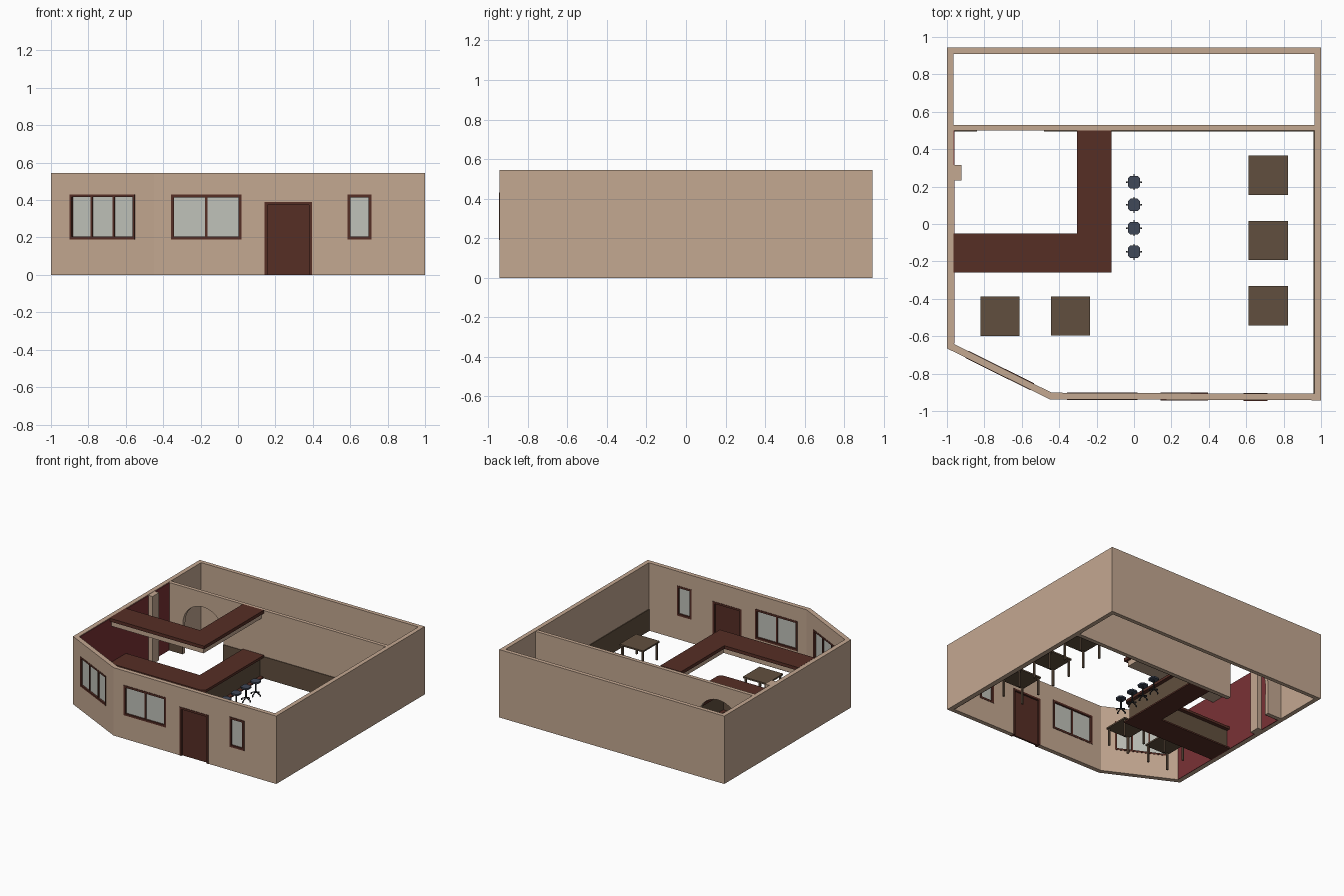
import bpy, bmesh, math
from mathutils import Matrix, Vector

if "Cube" in bpy.data.objects:
    bpy.data.objects.remove(bpy.data.objects["Cube"])

H = 0.545  # wall height


def mat(name, r, g, b):
    m = bpy.data.materials.new(name)
    lin = lambda c: ((c / 255 + 0.055) / 1.055) ** 2.4
    m.diffuse_color = (lin(r), lin(g), lin(b), 1)
    m.use_nodes = True
    m.node_tree.nodes["Principled BSDF"].inputs["Base Color"].default_value = m.diffuse_color
    return m


TAN = mat("tan plaster", 196, 168, 145)
MAROON = mat("maroon wood", 86, 46, 37)
RED = mat("red paint", 122, 50, 53)
BROWN = mat("brown wood", 97, 79, 62)
GLASS = mat("pale glass", 192, 194, 186)
BLUE = mat("slate seat", 64, 72, 88)
DARK = mat("dark metal", 38, 40, 44)


def finish(name, bm, m):
    bmesh.ops.recalc_face_normals(bm, faces=bm.faces)
    me = bpy.data.meshes.new(name)
    bm.to_mesh(me)
    bm.free()
    me.materials.append(m)
    ob = bpy.data.objects.new(name, me)
    bpy.context.collection.objects.link(ob)
    return ob


def boxes(name, m, ranges, mx=Matrix()):
    """One object from (x0, x1, y0, y1, z0, z1) boxes."""
    bm = bmesh.new()
    for x0, x1, y0, y1, z0, z1 in ranges:
        t = Matrix.Translation(((x0 + x1) / 2, (y0 + y1) / 2, (z0 + z1) / 2))
        s = Matrix.Diagonal((x1 - x0, y1 - y0, z1 - z0, 1))
        bmesh.ops.create_cube(bm, size=1, matrix=mx @ t @ s)
    return finish(name, bm, m)


def prism(name, m, pts, z0, z1, mx=Matrix()):
    bm = bmesh.new()
    f = bm.faces.new([bm.verts.new((x, y, z0)) for x, y in pts])
    r = bmesh.ops.extrude_face_region(bm, geom=[f])
    vs = [v for v in r["geom"] if isinstance(v, bmesh.types.BMVert)]
    bmesh.ops.translate(bm, verts=vs, vec=(0, 0, z1 - z0))
    bm.transform(mx)
    return finish(name, bm, m)


def cut(ob, cutter):
    cutter.hide_render = True
    md = ob.modifiers.new("opening", "BOOLEAN")
    md.operation = "DIFFERENCE"
    md.solver = "EXACT"
    md.object = cutter
    bpy.context.view_layer.objects.active = ob
    bpy.ops.object.modifier_apply(modifier=md.name)
    bpy.data.objects.remove(cutter)


# Outer wall ring with the angled corner
outer = [(-1, .9425), (1, .9425), (1, -.9425), (-.45, -.9375), (-1, -.665)]
inner = [(-.965, .91), (.965, .91), (.965, -.9075), (-.44, -.902), (-.962, -.642)]
bm = bmesh.new()
rings = [[bm.verts.new((x, y, z)) for x, y in p]
         for p, z in ((outer, 0), (outer, H), (inner, H), (inner, 0))]
for a, b in zip(rings, rings[1:] + rings[:1]):
    for i in range(5):
        j = (i + 1) % 5
        bm.faces.new((a[i], a[j], b[j], b[i]))
walls = finish("outer_walls", bm, TAN)


# Windows and door: u along the wall, depth 0 at the wall centre
def opening(name, x, y, ang, w, z0, z1, panes, filler, fr=.016, mull=.014):
    mx = Matrix.Translation((x, y, 0)) @ Matrix.Rotation(ang, 4, "Z")
    h, d = w / 2, .021
    low = z0 - .05 if z0 == 0 else z0
    cut(walls, boxes(name + "_cutter", TAN, [(-h, h, -.06, .06, low, z1)], mx))
    bars = [(-h, -h + fr, -d, d, z0, z1), (h - fr, h, -d, d, z0, z1),
            (-h + fr, h - fr, -d, d, z1 - fr, z1)]
    if z0 > 0:
        bars.append((-h + fr, h - fr, -d, d, z0, z0 + fr))
    for k in range(1, panes):
        u = -h + w * k / panes
        bars.append((u - mull / 2, u + mull / 2, -.014, .014, z0 + fr / 2, z1 - fr / 2))
    boxes(name + "_frame", MAROON, bars, mx)
    boxes(name + "_panel", filler,
          [(-h + fr / 2, h - fr / 2, -.007, .007, z0, z1 - fr / 2)], mx)


opening("corner_window", -.718, -.784, math.atan2(-.2725, .55), .39, .19, .43, 3, GLASS, .014, .012)
opening("front_window", -.17, -.921, 0, .376, .19, .43, 2, GLASS)
opening("small_window", .65, -.925, 0, .13, .19, .43, 1, GLASS)
opening("front_door", .268, -.923, 0, .255, 0, .39, 1, MAROON)

# Partition with arched doorway
partition = boxes("partition_wall", TAN, [(-.966, .966, .5, .53, 0, H - .002)])
ax, ar, spring = -.66, .18, .246
arch = [(ax - ar, -.1), (ax + ar, -.1)] + [
    (ax + ar * math.cos(math.pi * i / 24), spring + ar * math.sin(math.pi * i / 24))
    for i in range(25)]
cut(partition, prism("arch_cutter", TAN, arch, -.6, -.4, Matrix.Rotation(math.pi / 2, 4, "X")))

# Red side wall, pillar and wainscot
boxes("red_wall_panel", RED, [(-.966, -.959, -.638, .5, 0, H - .004)])
boxes("wall_pillar", TAN, [(-.966, -.922, .232, .315, 0, H - .002)])
boxes("wainscot", BROWN, [(ax + ar, .965, .495, .501, 0, .174),
                          (-.96, ax - ar, .495, .501, 0, .174),
                          (.959, .966, -.905, .5, 0, .174)])


# L-shaped bar: plinth, body, counter and overhead canopy
def ell(d=0, radius=0):
    x1, y0 = -.12 - d, -.258 + d
    corner = [(x1, y0)]
    if radius:
        corner = [(x1 - radius + radius * math.sin(a), y0 + radius - radius * math.cos(a))
                  for a in [math.pi / 2 * i / 8 for i in range(9)]]
    return [(-.965, y0)] + corner + [(x1, .499), (-.305 + d, .499),
                                     (-.305 + d, -.05 - d), (-.965, -.05 - d)]


prism("bar_plinth", MAROON, ell(), 0, .012)
prism("bar_body", BROWN, ell(.03), .012, .165)
prism("bar_counter", MAROON, ell(0, .04), .165, .185)
prism("canopy_fascia", TAN, ell(.02), .475, .52)
prism("canopy_top", MAROON, ell(), .52, H + .001)

# Tables
for n, (x, y) in enumerate([(.718, .26), (.718, -.088), (.718, -.437), (-.717, -.493), (-.34, -.492)]):
    mx = Matrix.Translation((x, y, 0))
    a = .105
    boxes(f"table_top_{n}", BROWN, [(-a, a, -a, a, .138, .15)], mx)
    boxes(f"table_legs_{n}", BROWN,
          [(sx * .09 - .007, sx * .09 + .007, sy * .09 - .007, sy * .09 + .007, 0, .139)
           for sx in (-1, 1) for sy in (-1, 1)], mx)

# Swivel stools with four-armed bases
for n, y in enumerate((.224, .102, -.022, -.149)):
    o = Matrix.Translation((0, y, 0))
    s, c = .033, .02
    seat = [(s, -c), (s, c), (c, s), (-c, s), (-s, c), (-s, -c), (-c, -s), (c, -s)]
    prism(f"stool_seat_{n}", BLUE, seat, .105, .118, o)
    bm = bmesh.new()
    bmesh.ops.create_cone(bm, cap_ends=True, segments=8, radius1=.006, radius2=.006, depth=.085,
                          matrix=o @ Matrix.Translation((0, 0, .0635)))
    for k in range(4):
        r = o @ Matrix.Rotation(k * math.pi / 2, 4, "Z")
        arm = Matrix.Translation((.021, 0, .02)) @ Matrix.Rotation(.45, 4, "Y")
        bmesh.ops.create_cube(bm, size=1, matrix=r @ arm @ Matrix.Diagonal((.044, .006, .006, 1)))
        bmesh.ops.create_cube(bm, size=1, matrix=r @ Matrix.Translation((.039, 0, .006))
                              @ Matrix.Diagonal((.008, .008, .012, 1)))
    finish(f"stool_base_{n}", bm, DARK)
